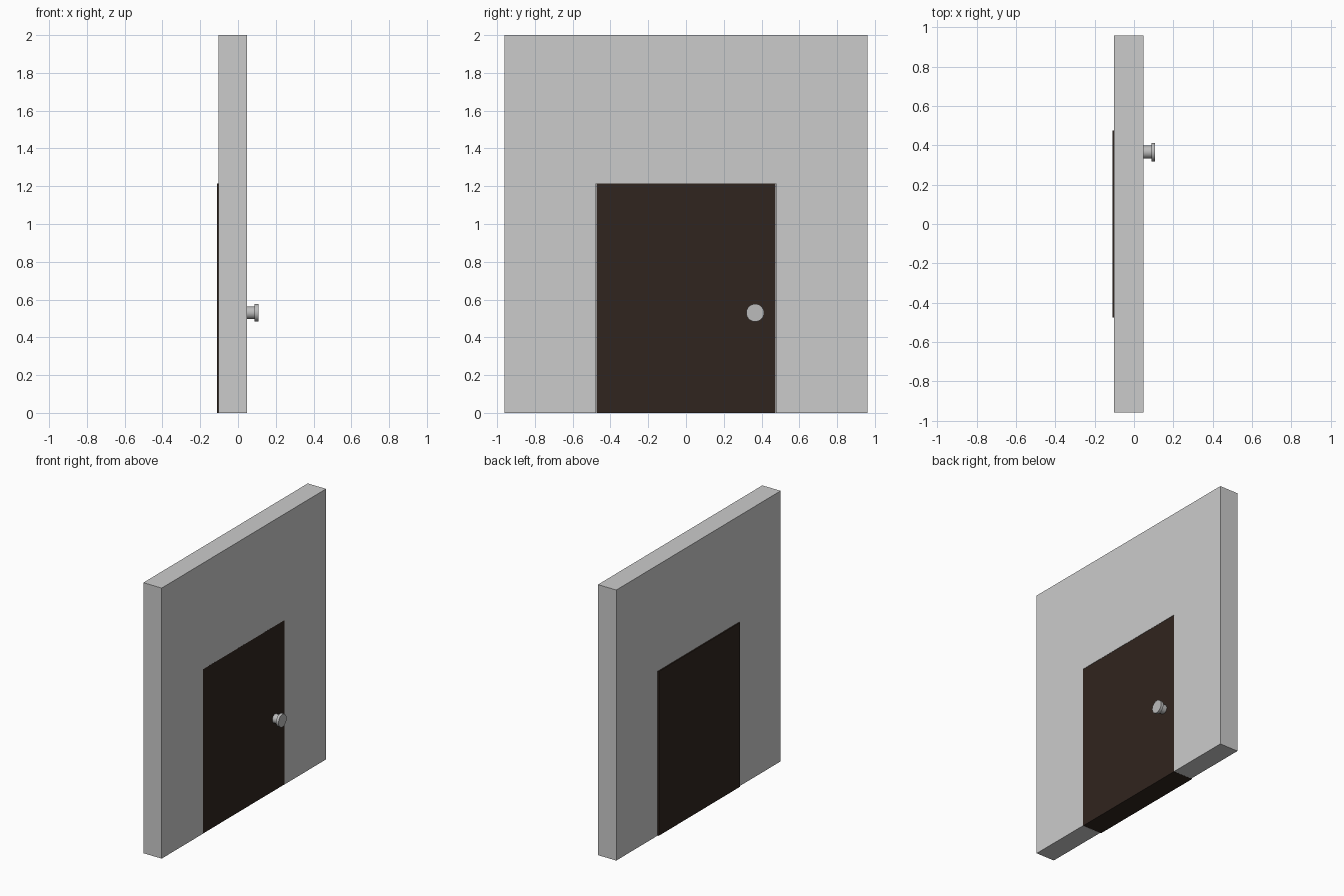
import bpy, bmesh, math
from mathutils import Matrix

if "Cube" in bpy.data.objects:
    bpy.data.objects.remove(bpy.data.objects["Cube"])


def finish(name, bm, color=None):
    bmesh.ops.recalc_face_normals(bm, faces=bm.faces)
    me = bpy.data.meshes.new(name)
    bm.to_mesh(me)
    bm.free()
    ob = bpy.data.objects.new(name, me)
    bpy.context.collection.objects.link(ob)
    if color:
        mat = bpy.data.materials.new(name + "_colour")
        mat.diffuse_color = (*color, 1)
        mat.use_nodes = True
        mat.node_tree.nodes["Principled BSDF"].inputs["Base Color"].default_value = mat.diffuse_color
        me.materials.append(mat)
    return ob


def slab(name, outline, x0, x1, color=None):
    """Extrude a (y, z) outline from x0 to x1."""
    bm = bmesh.new()
    face = bm.faces.new([bm.verts.new((x0, y, z)) for y, z in outline])
    out = bmesh.ops.extrude_face_region(bm, geom=[face])
    for v in out["geom"]:
        if isinstance(v, bmesh.types.BMVert):
            v.co.x = x1
    return finish(name, bm, color)


# Wall with a doorway open at the floor
W, H, DW, DH = 0.96, 2.0, 0.476, 1.215
slab("wall", [(-W, 0), (-DW, 0), (-DW, DH), (DW, DH),
              (DW, 0), (W, 0), (W, H), (-W, H)], -0.102, 0.048)

# Door panel, slightly proud of the wall on the far side
D = DW - 0.001
slab("door", [(-D, 0), (D, 0), (D, DH - 0.001), (-D, DH - 0.001)],
     -0.11, 0.047, (0.03, 0.018, 0.013))

# Door knob: lathed stem and flat disc on the +x side
profile = [(0, 0.045), (0.033, 0.045), (0.033, 0.088),
           (0.047, 0.088), (0.047, 0.108), (0, 0.108)]
bm = bmesh.new()
verts = [bm.verts.new((x, r, 0)) for r, x in profile]
edges = [bm.edges.new(p) for p in zip(verts, verts[1:])]
bmesh.ops.spin(bm, geom=verts + edges, cent=(0, 0, 0), axis=(1, 0, 0),
               angle=math.tau, steps=32)
bmesh.ops.remove_doubles(bm, verts=bm.verts, dist=1e-5)
bmesh.ops.transform(bm, matrix=Matrix.Translation((0, 0.366, 0.53)), verts=bm.verts)
knob = finish("door_knob", bm, (0.5, 0.5, 0.5))
bpy.context.view_layer.objects.active = knob
knob.select_set(True)
bpy.ops.object.shade_smooth_by_angle()
